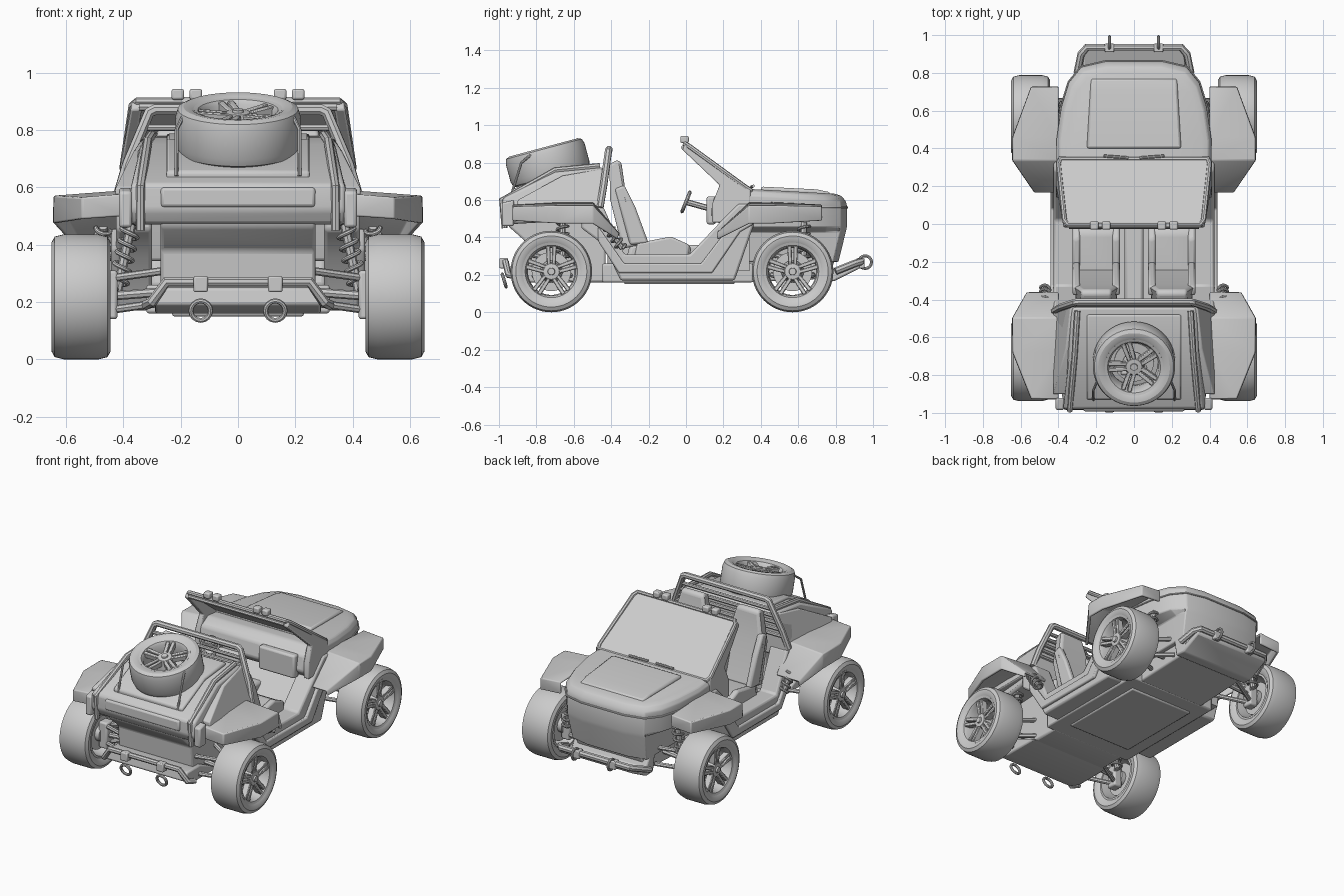
import bpy, bmesh
from math import sin, cos, pi, radians
from mathutils import Matrix, Vector

if "Cube" in bpy.data.objects:
    bpy.data.objects.remove(bpy.data.objects["Cube"])


def finish(name, verts, faces, bevel=0, mirror=False, solid=0, seg=2):
    me = bpy.data.meshes.new(name)
    me.from_pydata([tuple(v) for v in verts], [], faces)
    bm = bmesh.new()
    bm.from_mesh(me)
    bmesh.ops.recalc_face_normals(bm, faces=bm.faces)
    bm.to_mesh(me)
    bm.free()
    ob = bpy.data.objects.new(name, me)
    bpy.context.collection.objects.link(ob)
    if mirror:
        ob.modifiers.new("Mirror", 'MIRROR')
    if solid:
        m = ob.modifiers.new("Shell", 'SOLIDIFY')
        m.thickness, m.offset = solid, 0
    if bevel:
        m = ob.modifiers.new("Bevel", 'BEVEL')
        m.width, m.segments, m.limit_method = bevel, seg, 'ANGLE'
    return ob


def loft(name, rings, closed=False, **k):
    n, c = len(rings[0]), len(rings)
    faces = []
    for i in range(c if closed else c - 1):
        j = (i + 1) % c
        for a in range(n):
            b = (a + 1) % n
            faces.append((i * n + a, i * n + b, j * n + b, j * n + a))
    if not closed:
        faces += [tuple(range(n)), tuple(range((c - 1) * n, c * n))]
    return finish(name, [p for r in rings for p in r], faces, **k)


def prism(name, prof, x0, x1, **k):
    """Side profile of (y, z) points stretched across x; x0/x1 may depend on y, z."""
    ev = lambda x, p: x(*p) if callable(x) else x
    return loft(name, [[(ev(x, p), *p) for p in prof] for x in (x0, x1)], **k)


def box(name, lo, hi, **k):
    return prism(name, [(lo[1], lo[2]), (hi[1], lo[2]), (hi[1], hi[2]), (lo[1], hi[2])], lo[0], hi[0], **k)


def lathe(name, prof, n=48, **k):
    return loft(name, [[(x, r * cos(2 * pi * i / n), r * sin(2 * pi * i / n)) for x, r in prof]
                       for i in range(n)], closed=True, **k)


def turned(name, prof, n=24, **k):
    return loft(name, [[(x, r * cos(2 * pi * i / n), r * sin(2 * pi * i / n)) for i in range(n)]
                       for x, r in prof], **k)


def tube(name, pts, r, closed=False, mirror=False):
    cu = bpy.data.curves.new(name, 'CURVE')
    cu.dimensions, cu.bevel_depth, cu.bevel_resolution, cu.use_fill_caps = '3D', r, 2, True
    sp = cu.splines.new('POLY')
    sp.points.add(len(pts) - 1)
    for p, q in zip(sp.points, pts):
        p.co = (*q, 1)
    sp.use_cyclic_u = closed
    tmp = bpy.data.objects.new(name, cu)
    bpy.context.collection.objects.link(tmp)
    me = bpy.data.meshes.new_from_object(tmp.evaluated_get(bpy.context.evaluated_depsgraph_get()))
    bpy.data.objects.remove(tmp)
    ob = bpy.data.objects.new(name, me)
    bpy.context.collection.objects.link(ob)
    if mirror:
        ob.modifiers.new("Mirror", 'MIRROR')
    return ob


def spring(name, a, b, r, turns=6):
    a, b = Vector(a), Vector(b)
    q = (b - a).to_track_quat('Z', 'Y')
    n = turns * 12
    pts = [a.lerp(b, i / n) + q @ Vector((r * cos(i * pi / 6), r * sin(i * pi / 6), 0)) for i in range(n + 1)]
    tube(name, pts, 0.008, mirror=True)
    tube(name + "_damper", [a, b], r * 0.55, mirror=True)


# Wheel parts, axis along x with the outer face at +x
tire = lathe("tire", [(-.085, .145), (-.1, .165), (-.103, .19), (-.092, .21), (-.06, .218), (.06, .218),
                      (.092, .21), (.103, .19), (.1, .165), (.085, .145)], n=56)
rim = lathe("rim", [(-.086, .155), (-.088, .135), (-.02, .125), (.07, .13), (.088, .14), (.093, .155)], n=56)
hub = turned("hub", [(-.08, .05), (-.02, .05), (-.02, .06), (.06, .05), (.078, .042), (.08, .02), (.09, .018)])
brake = turned("brake_disc", [(-.05, .105), (-.035, .105)], n=32)
sv, sf = [], []
for i in range(10):
    a = (i // 2) * 2 * pi / 5 + pi / 2
    s = 1 if i % 2 else -1
    u, v = Vector((0, cos(a), sin(a))), Vector((0, -sin(a), cos(a)))
    o = len(sv)
    for rr, off, w, xa, xb in ((.03, .013, .010, .03, .075), (.137, .017, .012, .045, .085)):
        for x, t in ((xa, -w), (xb, -w), (xb, w), (xa, w)):
            sv.append(u * rr + v * (s * off + t) + Vector((x, 0, 0)))
    sf += [tuple(o + j for j in f) for f in ((0, 1, 2, 3), (4, 5, 6, 7), (0, 1, 5, 4), (1, 2, 6, 5), (2, 3, 7, 6), (3, 0, 4, 7))]
spokes = finish("spokes", sv, sf, bevel=.004, seg=1)
parts = (tire, rim, hub, brake, spokes)
spots = [(f"{e}_{n}", Matrix.Translation((s * .547, y, .218)) @ Matrix.Rotation(0 if s > 0 else pi, 4, 'Z'))
         for e, y in (("front", .57), ("rear", -.72)) for n, s in (("right", 1), ("left", -1))]
spots.append(("spare", Matrix.Translation((0, -.74, .80)) @ Matrix.Rotation(radians(15), 4, 'X')
              @ Matrix.Rotation(-pi / 2, 4, 'Y') @ Matrix.Diagonal((.82, 1, 1, 1))))
for label, mat in spots:
    for p in parts:
        ob = p.copy()
        ob.name = label + "_" + p.name
        ob.matrix_world = mat
        bpy.context.collection.objects.link(ob)
for p in parts:
    bpy.data.objects.remove(p)

# Nose and hood, stacked plan outlines; lower levels are pinched in between the wheels
half = [(.41, .30), (.41, .45), (.385, .62), (.345, .75), (.28, .83), (.15, .86)]
plan = half + [(-x, y) for x, y in reversed(half)]
levels = [(.27, 0, .98, .92, .27), (.43, 0, 1, .99, .29), (.455, 0, .98, 1, 1), (.57, 0, 1, 1, 1),
          (.625, .06, 1, .99, 1), (.648, .05, .96, .95, 1), (.66, .05, .88, .89, 1)]
loft("nose_body", [[(max(-lim, min(lim, x * sx)), .3 + (y - .3) * sy, z - k * (y - .33)) for x, y in plan]
                   for z, k, sx, sy, lim in levels], bevel=.006)
prism("hood_panel", [(.40, .63), (.40, .672), (.70, .657), (.77, .642), (.77, .61)],
      lambda y, z: -.25 + .06 * (y - .4), lambda y, z: .25 - .06 * (y - .4), bevel=.012)
tube("nose_trim", [(x * 1.003, .3 + (y - .3) * 1.003, .56) for x, y in plan], .006)
prism("front_belly", [(.30, .16), (.76, .18), (.80, .29), (.30, .29)], -.24, .24, bevel=.01)

# Cabin tub, sills and side trim
box("floor", (-.32, -.45, .16), (.32, .36, .26), bevel=.01)
box("underbody_panel", (-.23, -.33, .15), (.23, .26, .17), bevel=.008)
box("tunnel", (-.05, -.42, .25), (.05, .30, .36), bevel=.015)
box("firewall", (-.38, .27, .22), (.38, .34, .62))
prism("footwell_slope", [(.06, .25), (.30, .25), (.30, .48)], -.32, .32)
sill = [(-.56, .56), (-.44, .56), (-.33, .31), (.02, .31), (.20, .50), (.28, .58), (.36, .58),
        (.36, .46), (.26, .17), (-.35, .17), (-.44, .36), (-.56, .45)]
prism("side_sill", sill, .30, .425, mirror=True, bevel=.012)
prism("sill_trim", [(-.47, .46), (-.33, .26), (.08, .26), (.24, .47), (.36, .52), (.36, .47), (.29, .43),
                    (.14, .21), (-.36, .21), (-.47, .38)], .41, .442, mirror=True, bevel=.008)
prism("dashboard", [(.13, .52), (.15, .62), (.22, .66), (.34, .65), (.34, .47), (.18, .47)], -.38, .38, bevel=.015)
box("glove_panel", (.07, .11, .47), (.33, .16, .62), bevel=.012)

# Steering wheel
ring = Matrix.Translation((-.2, .0, .59)) @ Matrix.Rotation(radians(68), 4, 'X')
tube("steering_wheel", [ring @ Vector((.06 * cos(i * pi / 12), .055 * sin(i * pi / 12), 0)) for i in range(24)], .01, closed=True)
tube("steering_column", [(-.2, .0, .59), (-.2, .18, .54)], .016)
tube("steering_spoke", [(-.255, 0, .59), (-.145, 0, .59)], .008)

# Seats
for x in (-.2, .2):
    prism("seat_cushion", [(-.33, .25), (.01, .25), (.03, .35), (-.05, .39), (-.30, .36)], x - .11, x + .11, bevel=.02, seg=3)
    prism("seat_back", [(-.34, .34), (-.24, .36), (-.32, .62), (-.345, .80), (-.37, .815), (-.41, .79), (-.405, .60)],
          lambda y, z: x - (.115 if z < .7 else .08), lambda y, z: x + (.115 if z < .7 else .08), bevel=.02, seg=3)
    for s in (-1, 1):
        prism("seat_bolster", [(-.30, .36), (-.20, .37), (-.27, .56), (-.33, .68), (-.38, .66)],
              x + s * .085, x + s * .125, bevel=.012)
        prism("cushion_bolster", [(-.28, .28), (.01, .28), (.02, .36), (-.08, .405), (-.26, .37)],
              x + s * .105 - .02, x + s * .105 + .02, bevel=.012)

# Windshield with frame, side pillars and light pods
wide = lambda y, z: .41 - .18 * max(0, z - .65)
prism("windshield", [(.345, .655), (.0, .90), (-.008, .888), (.335, .638)], lambda y, z: -wide(y, z), wide)
tube("windshield_frame", [(-.39, .345, .652), (.39, .345, .652), (.40, .32, .667), (.368, .02, .885), (.35, -.005, .90),
                          (-.35, -.005, .90), (-.368, .02, .885), (-.40, .32, .667)], .014, closed=True)
prism("windshield_pillar", [(-.005, .90), (.345, .655), (.345, .48), (.14, .48), (.14, .58), (.18, .68), (-.02, .87)],
      lambda y, z: wide(y, z) - .035, lambda y, z: wide(y, z) + .004, mirror=True, bevel=.007)
tube("windshield_lip", [(-.345, -.012, .88), (.345, -.012, .88)], .014)
for x in (.147, .21):
    box("light_pod", (x - .022, -.03, .905), (x + .022, .015, .943), mirror=True, bevel=.008)
box("light_bracket", (.13, -.015, .89), (.225, .005, .915), mirror=True)
tube("wiper", [(.03, .35, .67), (.16, .36, .675)], .008, mirror=True)

# Rear body, tail and deck
def rear_w(y, z):
    w = .42 if z < .63 else .42 - .10 * (z - .63) / .15
    return w - (.045 if y < -.93 else 0)
deck = [(-.955, .47), (-.985, .52), (-.98, .61), (-.70, .75), (-.44, .775), (-.44, .63), (-.44, .50)]
prism("rear_body", deck, lambda y, z: -rear_w(y, z), rear_w, bevel=.014)
prism("tail_lower", [(-.96, .50), (-.95, .46), (-.86, .38), (-.85, .24), (-.62, .16), (-.43, .16), (-.43, .52)], -.27, .27, bevel=.012)
box("tail_panel", (-.27, -.992, .53), (.27, -.95, .60), bevel=.012)
prism("deck_panel", [(-.93, .62), (-.93, .655), (-.70, .768), (-.48, .788), (-.48, .74)], -.25, .25, bevel=.01)
tube("deck_rail", [(.34, -.97, .45), (.34, -.985, .60), (.315, -.70, .76), (.30, -.46, .782)], .016, mirror=True)
prism("tail_light", [(-.985, .46), (-.985, .585), (-.92, .60), (-.92, .46)], .37, .415, mirror=True, bevel=.01)
prism("quarter_panel", [(-.90, .53), (-.90, .60), (-.66, .73), (-.43, .77), (-.46, .60), (-.50, .53)],
      .31, lambda y, z: rear_w(y, z) + .008, mirror=True, bevel=.006)
tube("roll_hoop", [(.42, -.46, .56), (.385, -.44, .68), (.31, -.415, .86), (.29, -.412, .87),
                   (-.29, -.412, .87), (-.31, -.415, .86), (-.385, -.44, .68), (-.42, -.46, .56)], .02)
for i in range(5):
    z = .64 + i * .042
    x = .385 - (z - .64) * .36
    tube("hoop_slat", [(-x, -.44 + i * .005, z), (x, -.44 + i * .005, z)], .012)
tube("spare_strap", [(.215, -.93, .64), (.215, -.88, .80), (.19, -.82, .85)], .007, mirror=True)
box("spare_mount", (-.07, -.80, .66), (.07, -.66, .77), bevel=.01)

# Fenders
def fender(name, ys, yk, ym, ye, xb):
    top = [(.40, ys, .42), (xb, ys, .42), (.40, yk, .58), (.637, yk, .565), (.635, ym, .565), (.54, ye, .56),
           (.40, ye, .57), (.40, ym, .58)]
    low = [(top[i][0], top[i][1], top[i][2] - d) for i, d in ((1, .03), (3, .09), (4, .09), (5, .07), (6, .07))]
    finish(name, top + low, [(0, 1, 3, 2), (2, 3, 4, 7), (7, 4, 5, 6), (1, 8, 9, 3), (3, 9, 10, 4),
                             (4, 10, 11, 5), (5, 11, 12, 6)], mirror=True, solid=.018, bevel=.007)
fender("rear_fender", -.365, -.50, -.68, -.92, .56)
fender("front_fender", .17, .34, .46, .72, .52)

# Suspension
for n, y in (("front", .57), ("rear", -.72)):
    for z, zi in ((.17, .20), (.28, .31)):
        for d in (-.11, .11):
            tube(n + "_control_arm", [(.25, y + d, zi), (.46, y, z)], .014, mirror=True)
    box(n + "_upright", (.42, y - .035, .14), (.48, y + .035, .31), mirror=True, bevel=.01)
    tube(n + "_axle", [(.2, y, .24), (.48, y, .218)], .016, mirror=True)
    spring(n + "_coil", (.42, y + .06, .24), (.37, y + .06, .48), .03)
spring("trailing_coil", (.47, -.34, .34), (.47, -.42, .46), .026, turns=4)

# Bumpers and tow hooks
prism("front_skid", [(.72, .17), (.79, .165), (.93, .235), (.93, .265), (.80, .215), (.76, .29), (.70, .29)],
      -.27, .27, bevel=.01)
tube("front_bumper_bar", [(-.30, .80, .22), (-.28, .90, .26), (-.25, .935, .27), (.25, .935, .27), (.28, .90, .26), (.30, .80, .22)], .02)
tube("rear_bumper_bar", [(-.32, -.90, .19), (-.30, -.95, .20), (-.25, -.965, .27), (.25, -.965, .27), (.30, -.95, .20), (.32, -.90, .19)], .018)
prism("rear_skid", [(-.95, .19), (-.94, .25), (-.80, .25), (-.60, .16), (-.86, .16)], -.29, .29, bevel=.01)
circle = [(.034 * cos(i * pi / 8), .034 * sin(i * pi / 8)) for i in range(16)]
tube("front_tow_hook", [(.13, .958 + a, .268 + b) for a, b in circle], .008, closed=True, mirror=True)
tube("rear_tow_hook", [(.13 + a, -.972 - b * .3, .17 + b) for a, b in circle], .009, closed=True, mirror=True)
for n, y in (("front", .935), ("rear", -.972)):
    box(n + "_hook_mount", (.105, y - .025, .235), (.155, y + .02, .29), mirror=True, bevel=.006)

# Smooth shading with sharp edges kept
for ob in bpy.context.scene.objects:
    ob.select_set(ob.type == 'MESH')
    bpy.context.view_layer.objects.active = ob
bpy.ops.object.shade_smooth_by_angle(angle=radians(35))
